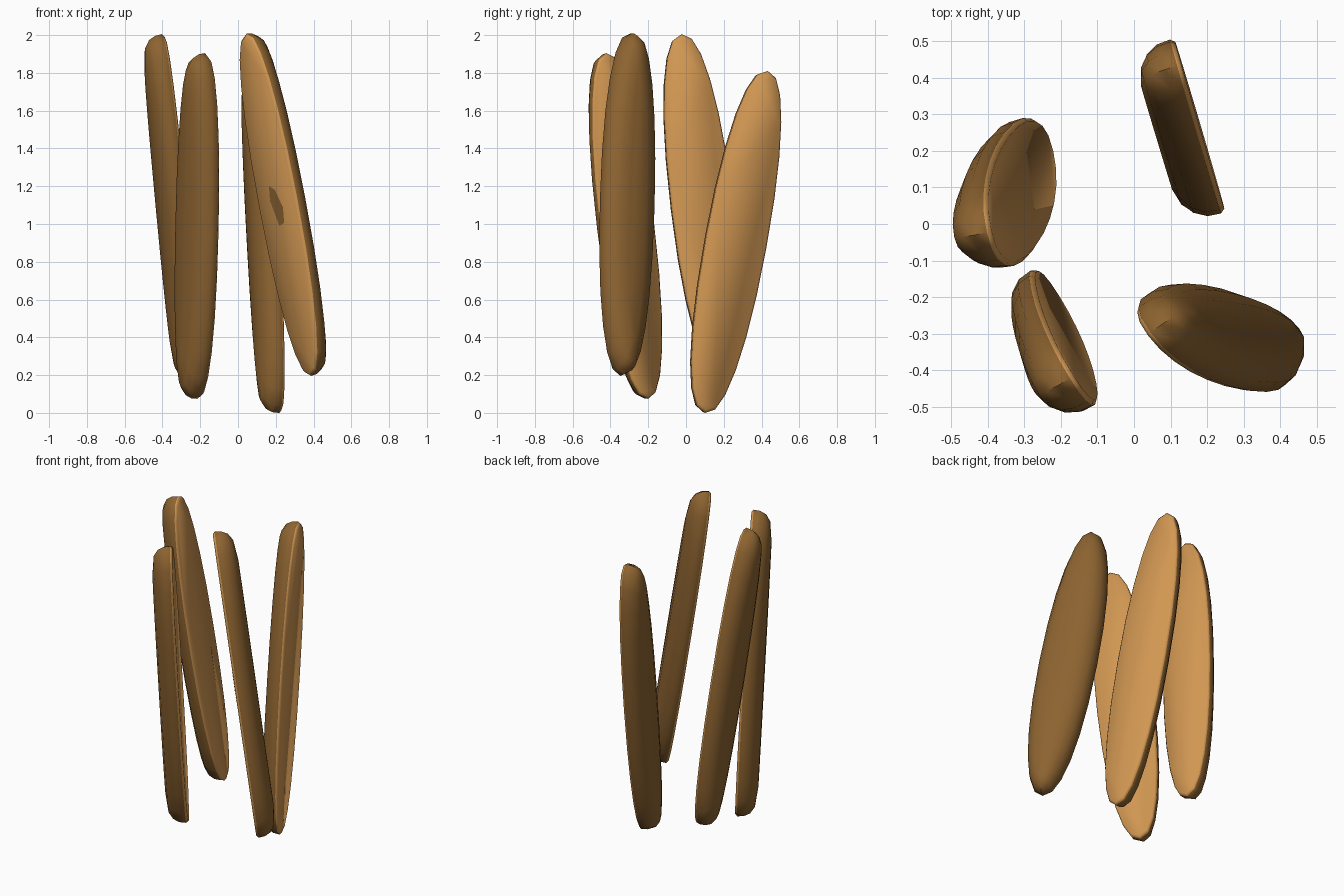
import bpy, bmesh, math
from mathutils import Vector, Matrix

if "Cube" in bpy.data.objects:
    bpy.data.objects.remove(bpy.data.objects["Cube"])


def material(name, colour):
    m = bpy.data.materials.new(name)
    m.diffuse_color = (*colour, 1)
    m.use_nodes = True
    m.node_tree.nodes["Principled BSDF"].inputs["Base Color"].default_value = m.diffuse_color
    return m


skin = material("dark_brown_skin", (0.265, 0.125, 0.03))
flesh = material("light_brown_cut_face", (0.64, 0.31, 0.085))

HALF_W, HALF_L, SIDES = 0.168, 0.922, 24
# layers from the flat cut face to the rounded back: depth, width scale, length scale
LAYERS = [(0, 0.93, 0.985), (0.012, 1.0, 1.0), (0.05, 0.98, 0.995),
          (0.085, 0.84, 0.975), (0.11, 0.6, 0.93), (0.123, 0.3, 0.8)]


def power(v, e):
    return math.copysign(abs(v) ** e, v)


def add_object(name, bm, matrix, mats):
    bmesh.ops.recalc_face_normals(bm, faces=bm.faces)
    bm.transform(matrix)
    mesh = bpy.data.meshes.new(name)
    bm.to_mesh(mesh)
    bm.free()
    for m in mats:
        mesh.materials.append(m)
    obj = bpy.data.objects.new(name, mesh)
    bpy.context.collection.objects.link(obj)
    bpy.ops.object.select_all(action='DESELECT')
    obj.select_set(True)
    bpy.context.view_layer.objects.active = obj
    bpy.ops.object.shade_smooth_by_angle(angle=math.radians(55))


def sliver(name, centre, axis, normal):
    """Long oval slice: light flat face on the normal side, dark dome behind."""
    bm = bmesh.new()
    rings = []
    for depth, sw, sl in LAYERS:
        ring = []
        for i in range(SIDES):
            a = 2 * math.pi * i / SIDES
            ring.append(bm.verts.new((HALF_W * sw * power(math.cos(a), 0.88),
                                      -depth,
                                      HALF_L * sl * power(math.sin(a), 0.92))))
        rings.append(ring)
    bm.faces.new(rings[0])
    bm.faces.new(rings[-1]).material_index = 1
    for k, (r0, r1) in enumerate(zip(rings, rings[1:])):
        for i in range(SIDES):
            j = (i + 1) % SIDES
            f = bm.faces.new((r0[i], r0[j], r1[j], r1[i]))
            f.material_index = 0 if k == 0 else 1
    # orient: local z along the length, local y out of the flat face
    z = Vector(axis).normalized()
    n = Vector(normal)
    y = (n - z * n.dot(z)).normalized()
    x = y.cross(z)
    matrix = Matrix.Translation(centre) @ Matrix((x, y, z)).transposed().to_4x4()
    add_object(name, bm, matrix, (flesh, skin))
    return matrix


# four upright leaning slices
sliver("left_slice", (-0.305, 0.09, 1.095), (-0.17, -0.22, 1.81), (0.97, 0.22, 0))
sliver("front_left_slice", (-0.185, -0.305, 0.99), (0.04, -0.22, 1.82), (0.85, 0.53, 0))
sliver("back_slice", (0.18, 0.27, 0.905), (-0.10, 0.33, 1.80), (0.95, 0.27, 0))
right = sliver("right_slice", (0.207, -0.33, 1.1), (-0.34, 0.05, 1.80), (-0.8, -0.6, 0))

# small dark spot in the middle of the right slice's flat face
bm = bmesh.new()
spot = [bm.verts.new((px, 0.003, pz)) for px, pz in
        ((0.035, 0.11), (0.05, 0.03), (0.01, -0.11), (-0.035, -0.10), (-0.05, -0.02), (-0.01, 0.08))]
bm.faces.new(spot)
side = Vector((right[0][0], right[1][0], right[2][0]))
if side.x > 0:  # mirror so that the spot leans the right way
    for v in spot:
        v.co.x = -v.co.x
add_object("dark_spot", bm, right, (skin,))
